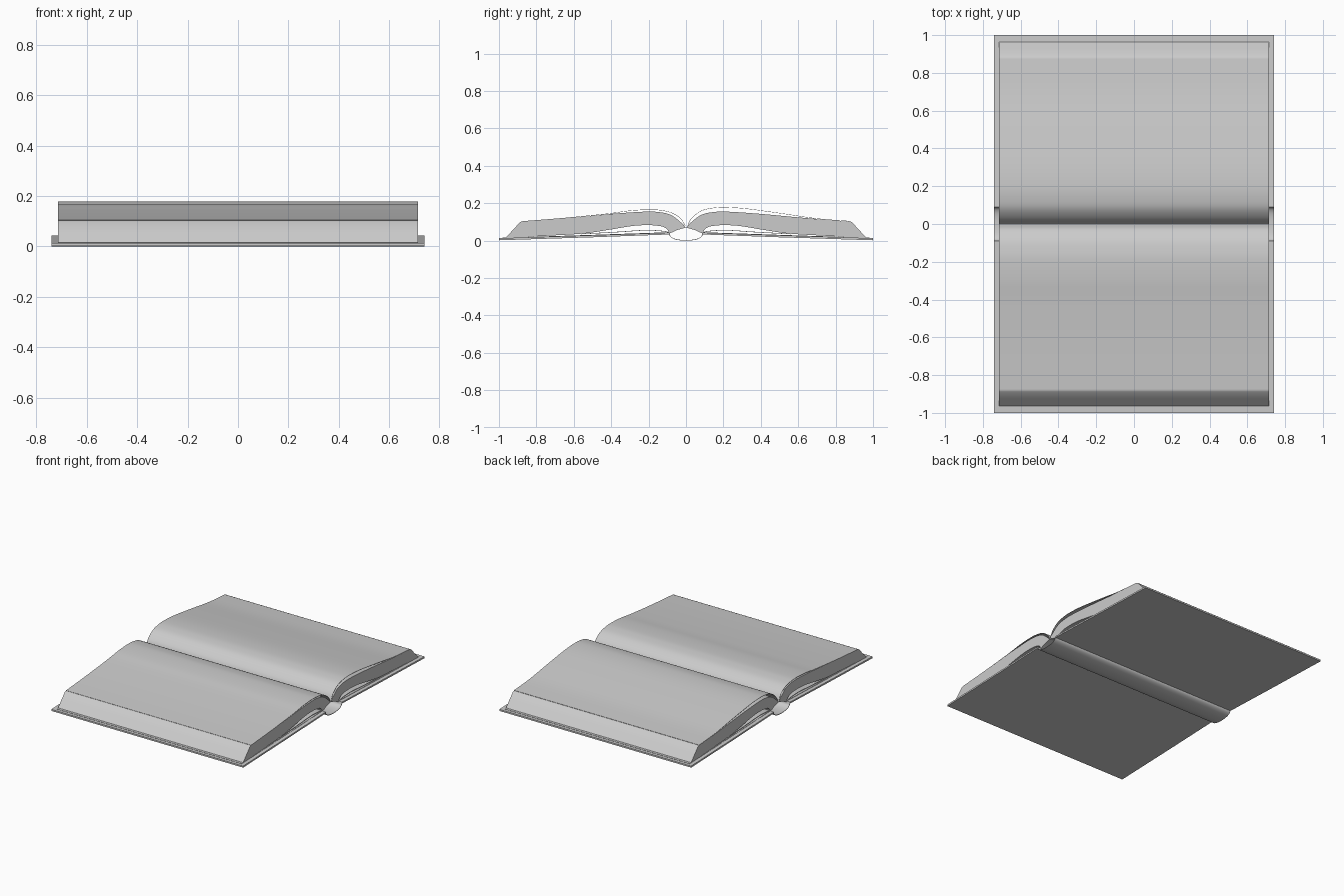
import bpy
import bmesh
import math
from mathutils import Vector

cube = bpy.data.objects.get("Cube")
if cube:
    bpy.data.objects.remove(cube, do_unlink=True)

GREY = (0.6, 0.6, 0.6, 1.0)
paper = bpy.data.materials.new("plain_grey")
paper.use_nodes = True
paper.diffuse_color = GREY
paper.node_tree.nodes["Principled BSDF"].inputs["Base Color"].default_value = GREY

COVER_X = 0.74
PAGE_X = 0.714


def spline(points, steps=8):
    """Smooth curve through the given (y, z) points."""
    p = [Vector(q) for q in points]
    p = [p[0] * 2 - p[1]] + p + [p[-1] * 2 - p[-2]]
    out = []
    for a, b, c, d in zip(p, p[1:], p[2:], p[3:]):
        for i in range(steps):
            t = i / steps
            out.append(0.5 * (2 * b + (c - a) * t + (2 * a - 5 * b + 4 * c - d) * t * t
                              + (3 * b - a - 3 * c + d) * t ** 3))
    out.append(p[-2])
    return out


def ribbon(path, thick):
    """Closed outline of a thin sheet that follows a path."""
    offset = []
    for i, q in enumerate(path):
        t = path[min(i + 1, len(path) - 1)] - path[max(i - 1, 0)]
        t.normalize()
        offset.append(q + Vector((-t.y, t.x)) * thick)
    return path + offset[::-1]


def extrude(name, outline, half_width, side=1):
    """Solid with a (y, z) outline, running along x."""
    bm = bmesh.new()
    verts = [bm.verts.new((-half_width, side * y, z)) for y, z in outline]
    face = bm.faces.new(verts)
    ext = bmesh.ops.extrude_face_region(bm, geom=[face], use_keep_orig=True)
    moved = [g for g in ext["geom"] if isinstance(g, bmesh.types.BMVert)]
    bmesh.ops.translate(bm, vec=(2 * half_width, 0, 0), verts=moved)
    bmesh.ops.recalc_face_normals(bm, faces=bm.faces)
    mesh = bpy.data.meshes.new(name)
    bm.to_mesh(mesh)
    bm.free()
    mesh.materials.append(paper)
    mesh.shade_smooth()
    mesh.set_sharp_from_angle(angle=math.radians(32))
    obj = bpy.data.objects.new(name, mesh)
    bpy.context.collection.objects.link(obj)
    return obj


# Curved shapes shared by both halves, from the gutter outwards
page_top = [(0.004, 0.074), (0.03, 0.1), (0.08, 0.137), (0.14, 0.152), (0.22, 0.155),
            (0.4, 0.143), (0.65, 0.12), (0.88, 0.102)]
page_under = [(0.09, 0.037), (0.1, 0.06), (0.13, 0.076), (0.2, 0.083), (0.29, 0.078),
              (0.4, 0.06), (0.55, 0.038), (0.75, 0.026), (0.965, 0.014)]
lower_sheet = [(0.09, 0.042), (0.13, 0.05), (0.22, 0.054), (0.36, 0.045), (0.56, 0.034)]
cover_board = [(0.09, 0.033), (0.5, 0.018), (1.0, 0.002), (1.0, 0.013), (0.5, 0.029), (0.09, 0.043)]

for side, label in ((-1, "front"), (1, "back")):
    extrude(f"{label}_cover_board", cover_board, COVER_X, side)
    # Page block with sloping fore edge and arched underside
    fore_edge = [Vector((0.888, 0.098)), Vector((0.925, 0.058))]
    gutter = [Vector((0.05, 0.056)), Vector((0.0, 0.07))]
    block = spline(page_top) + fore_edge + spline(page_under)[::-1] + gutter
    extrude(f"{label}_page_block", block, PAGE_X, side)
    # Loose sheet under the arch and endpaper on the board
    extrude(f"{label}_lower_sheet", ribbon(spline(lower_sheet), 0.003), PAGE_X, side)
    endpaper = [Vector((0.09, 0.043)), Vector((0.5, 0.029)), Vector((0.98, 0.0135))]
    extrude(f"{label}_endpaper", ribbon(endpaper, 0.002), PAGE_X, side)

# Lifted top pages
front_page = [(0.004, 0.077), (0.03, 0.118), (0.08, 0.149), (0.14, 0.162), (0.2, 0.165),
              (0.3, 0.159), (0.42, 0.143), (0.65, 0.12), (0.875, 0.102)]
back_page = [(0.008, 0.077), (0.03, 0.118), (0.08, 0.157), (0.14, 0.173), (0.21, 0.177),
             (0.32, 0.17), (0.5, 0.146), (0.7, 0.117), (0.875, 0.103)]
extrude("front_top_page", ribbon(spline(front_page), 0.002), PAGE_X, -1)
extrude("back_top_page", ribbon(spline(back_page), 0.002), PAGE_X, 1)

# Rounded hollow spine
half = [(0.092, 0.042), (0.085, 0.022), (0.065, 0.009), (0.035, 0.002)]
spine = [(-y, z) for y, z in half] + [(0.0, 0.0)] + half[::-1]
extrude("spine", ribbon(spline(spine), 0.003), COVER_X)
